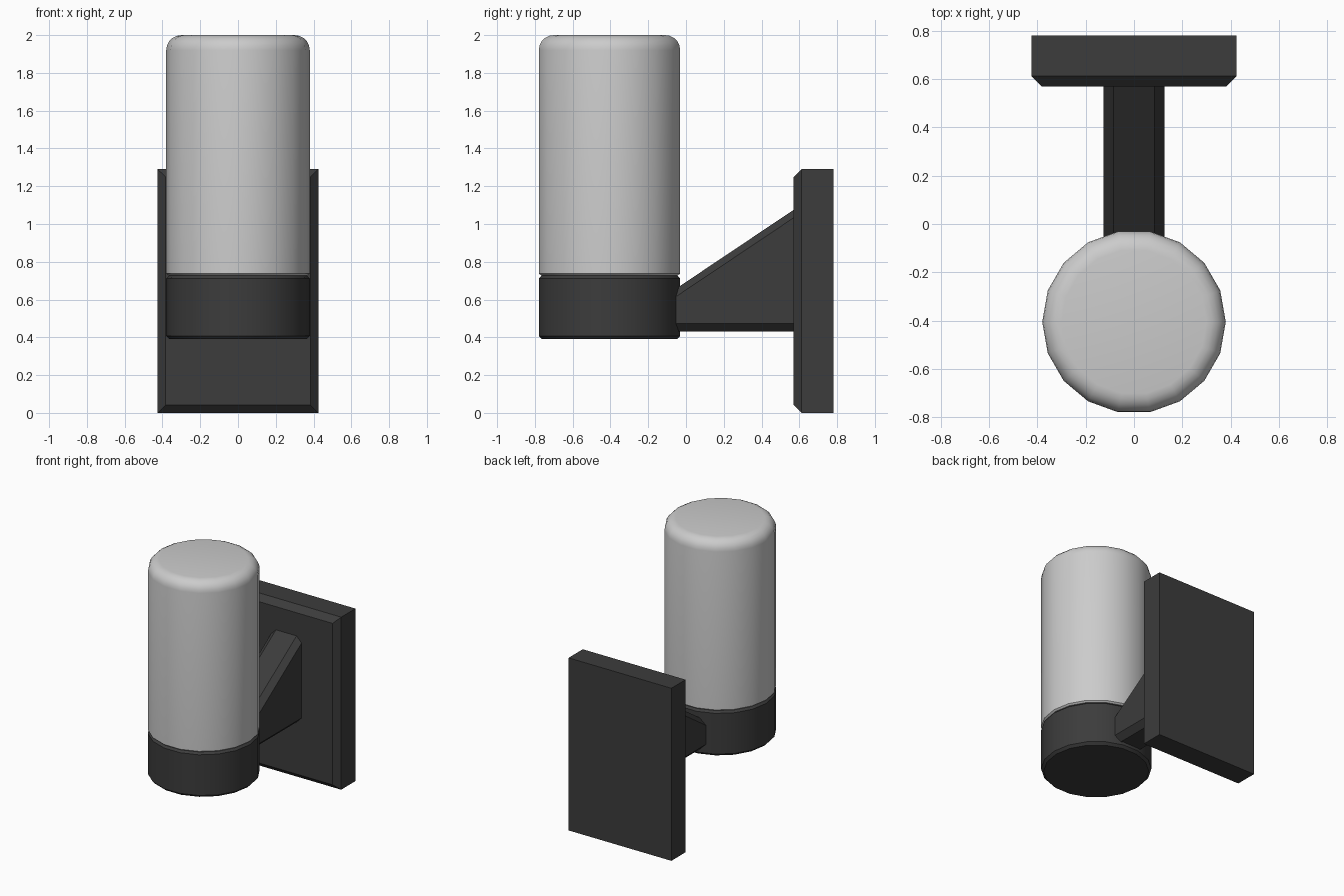
import bpy, bmesh, math

if "Cube" in bpy.data.objects:
    bpy.data.objects.remove(bpy.data.objects["Cube"])

dark = bpy.data.materials.new("dark_metal")
dark.diffuse_color = (0.045, 0.045, 0.045, 1)
dark.use_nodes = True
dark.node_tree.nodes["Principled BSDF"].inputs["Base Color"].default_value = dark.diffuse_color


def finish(name, bm, mat=None, smooth=None):
    bmesh.ops.recalc_face_normals(bm, faces=bm.faces[:])
    mesh = bpy.data.meshes.new(name)
    bm.to_mesh(mesh)
    bm.free()
    obj = bpy.data.objects.new(name, mesh)
    bpy.context.collection.objects.link(obj)
    if mat:
        mesh.materials.append(mat)
    if smooth:
        bpy.ops.object.select_all(action='DESELECT')
        obj.select_set(True)
        bpy.context.view_layer.objects.active = obj
        bpy.ops.object.shade_smooth_by_angle(angle=math.radians(smooth))
    return obj


def loft(name, rings, **kw):
    """Skin a list of closed rings and cap both ends."""
    bm = bmesh.new()
    loops = [[bm.verts.new(p) for p in ring] for ring in rings]
    n = len(loops[0])
    for a, b in zip(loops, loops[1:]):
        for i in range(n):
            j = (i + 1) % n
            bm.faces.new((a[i], a[j], b[j], b[i]))
    bm.faces.new(loops[0])
    bm.faces.new(loops[-1])
    return finish(name, bm, **kw)


def circle(r, z, n=18, cy=-0.405):
    return [(r * math.cos(2 * math.pi * i / n),
             cy + r * math.sin(2 * math.pi * i / n), z) for i in range(n)]


def rect(inset, y):
    x, lo, hi = 0.425 - inset, inset, 1.29 - inset
    return [(-x, y, lo), (x, y, lo), (x, y, hi), (-x, y, hi)]


def arm_section(y):
    # chamfered rectangle whose top follows the slope of the arm
    top, bottom, w, c = 1.075 + 0.67 * (y - 0.57), 0.43, 0.127, 0.042
    right = [(w - c, bottom), (w, bottom + c), (w, top - c), (w - c, top)]
    left = [(-x, z) for x, z in reversed(right)]
    return [(x, y, z) for x, z in right + left]


# wall plate with a chamfered front
loft("wall_plate", [rect(0, 0.78), rect(0, 0.612), rect(0.042, 0.57)], mat=dark)

# tapered support arm, running slightly into the lamp base
loft("support_arm", [arm_section(0.572), arm_section(-0.06)], mat=dark)

# lamp base cup
base = [(0.362, 0.39), (0.38, 0.408), (0.38, 0.712), (0.362, 0.73)]
loft("lamp_base", [circle(r, z) for r, z in base], mat=dark, smooth=30)

# lamp shade with a rounded top
shade = [(0.368, 0.728), (0.38, 0.738)]
R = 0.08
for k in range(6):
    a = math.pi / 2 * k / 5
    shade.append((0.38 - R + R * math.cos(a), 2.0 - R + R * math.sin(a)))
loft("lamp_shade", [circle(r, z) for r, z in shade], smooth=30)
